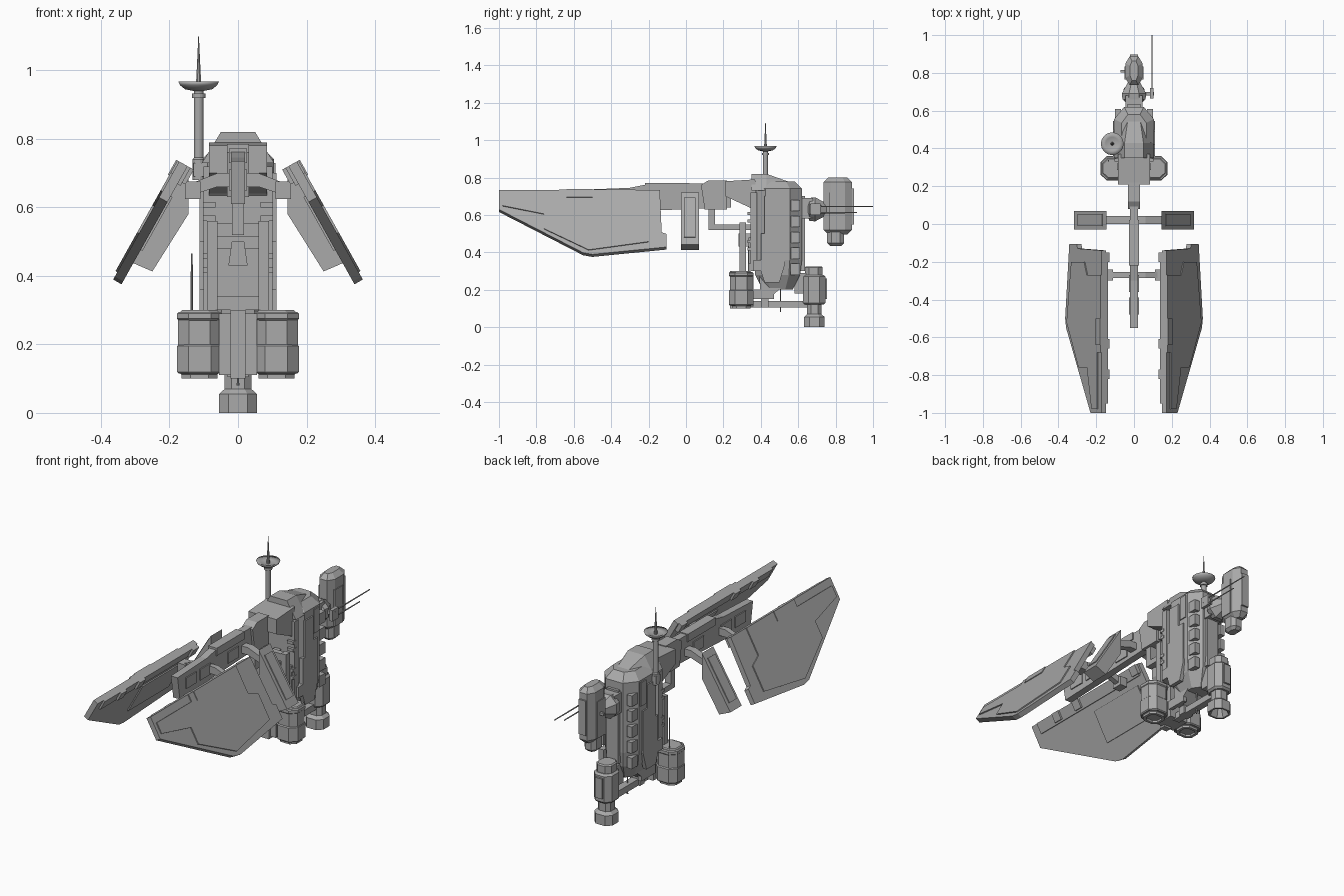
import bpy, bmesh, math
from mathutils import Vector

cube = bpy.data.objects.get("Cube")
if cube:
    bpy.data.objects.remove(cube)

shade = (.4, .4, .4, 1)
gray = bpy.data.materials.new("hull_gray")
gray.use_nodes = True
gray.diffuse_color = shade
gray.node_tree.nodes["Principled BSDF"].inputs["Base Color"].default_value = shade


def skin(name, rings, mirror=False):
    """Join matching rings of points into a closed solid."""
    bm = bmesh.new()
    loops = [[bm.verts.new(point) for point in ring] for ring in rings]
    for lower, upper in zip(loops, loops[1:]):
        for i in range(len(lower)):
            bm.faces.new((lower[i - 1], lower[i], upper[i], upper[i - 1]))
    bm.faces.new(loops[0])
    bm.faces.new(loops[-1])
    bmesh.ops.recalc_face_normals(bm, faces=bm.faces)
    mesh = bpy.data.meshes.new(name)
    bm.to_mesh(mesh)
    bm.free()
    mesh.materials.append(gray)
    part = bpy.data.objects.new(name, mesh)
    bpy.context.collection.objects.link(part)
    if mirror:
        part.modifiers.new("mirror", "MIRROR").use_mirror_merge = False
    return part


def side_profile(name, outline, x, mirror=False):
    """Extrude a (y, z) outline across a range of x."""
    return skin(name, [[(end, y, z) for y, z in outline] for end in x], mirror)


def front_profile(name, outline, y, mirror=False):
    """Extrude an (x, z) outline along a range of y."""
    return skin(name, [[(x, end, z) for x, z in outline] for end in y], mirror)


def box(name, x, y, z, mirror=False):
    corners = [(y[0], z[0]), (y[1], z[0]), (y[1], z[1]), (y[0], z[1])]
    return side_profile(name, corners, x, mirror)


def middle(half):
    """A range of x centred on the model."""
    return (-half, half)


def stack(name, x, y, levels, mirror=False, cut=.25):
    """Stack chamfered rectangles; each level is (z, inset)."""
    rings = []
    for z, inset in levels:
        left, right, back, front = x[0] + inset, x[1] - inset, y[0] + inset, y[1] - inset
        c, d = (right - left) * cut, (front - back) * cut
        rings.append([(right, back + d, z), (right, front - d, z), (right - c, front, z), (left + c, front, z),
                      (left, front - d, z), (left, back + d, z), (left + c, back, z), (right - c, back, z)])
    return skin(name, rings, mirror)


def capsule(name, x, y, z, bevel, mirror=False):
    """A chamfered column with sloped ends."""
    low, high = z
    levels = [(low, bevel), (low + bevel, 0), (high - bevel, 0), (high, bevel)]
    return stack(name, x, y, levels, mirror)


def lathe(name, profile, origin, axis="Z", sides=8):
    """Turn a (radius, height) outline around an axis."""
    rings = []
    for radius, height in profile:
        ring = []
        for i in range(sides):
            angle = math.tau * (i + .5) / sides
            u, v = radius * math.cos(angle), radius * math.sin(angle)
            ring.append(Vector(origin) + Vector((u, v, height) if axis == "Z" else (u, height, v)))
        rings.append(ring)
    return skin(name, rings)


def rod(name, origin, length, axis="Z"):
    return lathe(name, [(.004, 0), (.003, length)], origin, axis)


# Main hull with its roof, keel and rear neck
stack("hull", middle(.105), (.36, .62), [(.2, .05), (.28, .01), (.36, 0), (.74, 0), (.78, .04)])
skin("hull_roof", [[(wide, y, .73), (slim, y, top), (-slim, y, top), (-wide, y, .73)]
                   for y, wide, slim, top in ((.35, .105, .05, .82), (.43, .105, .05, .82), (.57, .07, .03, .77))])
side_profile("hull_keel", [(.39, .3), (.4, .15), (.44, .15), (.52, .22), (.52, .3)], middle(.06))
side_profile("neck_block", [(.21, .78), (.37, .79), (.38, .6), (.34, .64), (.21, .7)], middle(.085))
box("hull_back_plate", middle(.1), (.345, .38), (.3, .72))
box("back_hatch", middle(.09), (.335, .36), (.34, .48))
for z in (.41, .45, .56, .6):
    box("back_vent", (.065, .102), (.33, .36), (z, z + .016), mirror=True)
box("hull_skirt", (.085, .112), (.36, .42), (.3, .36), mirror=True)

# Raised panels on the hull sides and front
side_profile("side_panel", [(.4, .5), (.4, .3), (.42, .24), (.5, .24), (.53, .34), (.53, .57),
                            (.49, .57), (.49, .7), (.42, .7), (.42, .5)], (.09, .112), mirror=True)
box("upper_side_panel", (.09, .11), (.5, .545), (.6, .73), mirror=True)
for step in range(5):
    z = .28 + step * .085
    box("front_rib", (.07, .1), (.56, .61), (z, z + .06), mirror=True)
box("front_center_panel", middle(.035), (.6, .635), (.3, .7))

# Tail spine
side_profile("spine", [(-.55, .735), (-.3, .745), (-.2, .765), (.24, .77), (.24, .64), (-.53, .61)], middle(.02))
side_profile("spine_collar", [(.08, .76), (.12, .785), (.22, .785), (.22, .63), (.1, .63)], middle(.032))
box("spine_top_plate", middle(.026), (-.22, .02), (.73, .772))
for y in (-.48, -.36, -.12):
    box("spine_side_plate", middle(.026), (y, y + .09), (.65, .71))
box("spine_bracket", middle(.018), (.12, .155), (.52, .64))
box("bracket_beam", middle(.018), (.13, .36), (.52, .55))
front_profile("bracket_foot", [(-.018, .5), (.018, .5), (.028, .43), (-.028, .43)], (.28, .35))


# Angled wings, drawn flat as (y, distance down the slope, height off the outer face)
def on_wing(y, slope, height):
    across, down = Vector((.488, 0, -.873)), Vector((.873, 0, .488))
    return Vector((.177, y, .737)) + across * slope + down * height


def wing_plate(name, outline, heights):
    skin(name, [[on_wing(y, slope, height) for y, slope in outline] for height in heights], mirror=True)


def wing_strip(name, y, slope, heights):
    wing_plate(name, [(y[0], slope[0]), (y[1], slope[0]), (y[1], slope[1]), (y[0], slope[1])], heights)


wing_plate("wing", [(-1, 0), (-.14, 0), (-.13, .26), (-.105, .27), (-.105, .35),
                    (-.5, .395), (-.55, .385), (-1, .12)], (-.034, -.006))
wing_plate("wing_outer_panel", [(-.98, .04), (-.68, .04), (-.68, 0), (-.27, 0), (-.27, .15), (-.2, .18),
                                (-.2, .32), (-.52, .37), (-.76, .24), (-.76, .15), (-.98, .1)], (-.01, 0))
wing_strip("wing_root_panel", (-.64, -.5), (0, .05), (-.01, .004))
wing_strip("wing_root_beam", (-.95, -.16), (0, .06), (-.044, -.03))
wing_strip("wing_inner_panel", (-.55, -.2), (.1, .28), (-.04, -.03))
for y in (-.82, -.66, -.2):
    wing_strip("wing_root_clamp", (y, y + .05), (0, .05), (-.055, -.03))

# Narrow fins ahead of the wings, and the arms that carry fins and wings
front_profile("fin", [(.317, .442), (.25, .413), (.145, .58), (.145, .72)], (-.028, .07), mirror=True)
front_profile("fin_face", [(.296, .48), (.166, .69), (.17, .693), (.3, .483)], (-.01, .052), mirror=True)
for name, y in (("wing_arm", (-.285, -.255)), ("fin_arm", (0, .042))):
    front_profile(name, [(.01, .7), (.06, .7), (.15, .665), (.15, .63), (.06, .66), (.01, .66)], y, mirror=True)
box("wing_arm_joint", (.11, .155), (-.3, -.24), (.625, .675), mirror=True)

# Rear engine pair, bridge and pylons
capsule("rear_engine", (.05, .175), (.235, .355), (.11, .3), .012, mirror=True)
stack("rear_nozzle", (.06, .165), (.245, .345), [(.13, .02), (.1, .015), (.1, 0), (.12, 0)], mirror=True)
capsule("engine_lower_band", (.046, .178), (.23, .36), (.115, .2), .005, mirror=True)
capsule("engine_top_band", (.046, .178), (.23, .36), (.27, .295), .005, mirror=True)
box("engine_bridge", middle(.055), (.25, .36), (.11, .29))
box("engine_bridge_fin", middle(.022), (.235, .27), (.1, .3))
box("engine_pylon", (.06, .09), (.285, .32), (.28, .56), mirror=True)
box("pylon_crossbar", middle(.09), (.29, .32), (.515, .555))
box("lower_beam", middle(.02), (.34, .66), (.105, .14))
box("lower_beam_post", middle(.03), (.4, .44), (.105, .2))
box("lower_side_rail", (.04, .06), (.35, .47), (.15, .2), mirror=True)
rod("rear_whip_aerial", (-.135, .335, .2), .265)
rod("keel_aerial", (0, .505, .08), .16)

# Front engine
capsule("front_engine", middle(.055), (.625, .745), (.12, .28), .01)
capsule("front_engine_cap", middle(.045), (.635, .73), (.25, .325), .006)
stack("front_nozzle", middle(.055), (.632, .74), [(.05, .03), (0, .01), (0, 0), (.055, 0), (.07, .016), (.13, .016)])
box("front_engine_mount", middle(.03), (.58, .65), (.18, .29))
box("front_engine_plate", middle(.02), (.73, .755), (.15, .26))

# Head, neck and guns
capsule("head", middle(.046), (.735, .888), (.495, .8), .025)
capsule("head_chin", middle(.036), (.755, .845), (.435, .55), .015)
box("head_side_plate", middle(.05), (.765, .835), (.52, .72))
box("head_visor", middle(.022), (.85, .897), (.55, .74))
lathe("neck_joint", [(.035, .6), (.04, .65), (.066, .66), (.07, .69), (.035, .75)], (0, 0, .63), "Y")
box("neck_bracket", middle(.045), (.6, .68), (.58, .69))
box("gun_mount", (.04, .105), (.68, .7), (.625, .645))
box("gun_body", (.086, .104), (.665, .72), (.6, .66))
rod("long_gun", (.095, .68, .645), .32, "Y")
rod("short_gun", (.095, .68, .612), .235, "Y")
box("head_sensor", (-.072, -.04), (.802, .814), (.64, .655))

# Dish on its mast
foot = (-.115, .425, .68)
lathe("mast", [(.018, 0), (.018, .06), (.014, .065), (.014, .27)], foot, sides=16)
lathe("mast_collar", [(.02, .24), (.02, .252)], foot, sides=16)
dish = lathe("dish", [(.015, .26), (.04, .265), (.055, .277), (.06, .288), (.035, .277), (.01, .273)], foot, sides=24)
for face in dish.data.polygons:
    face.use_smooth = True
lathe("dish_spike", [(.009, .27), (.006, .32), (.001, .42)], foot)
box("mast_clamp", (-.13, -.08), (.405, .445), (.69, .73))
